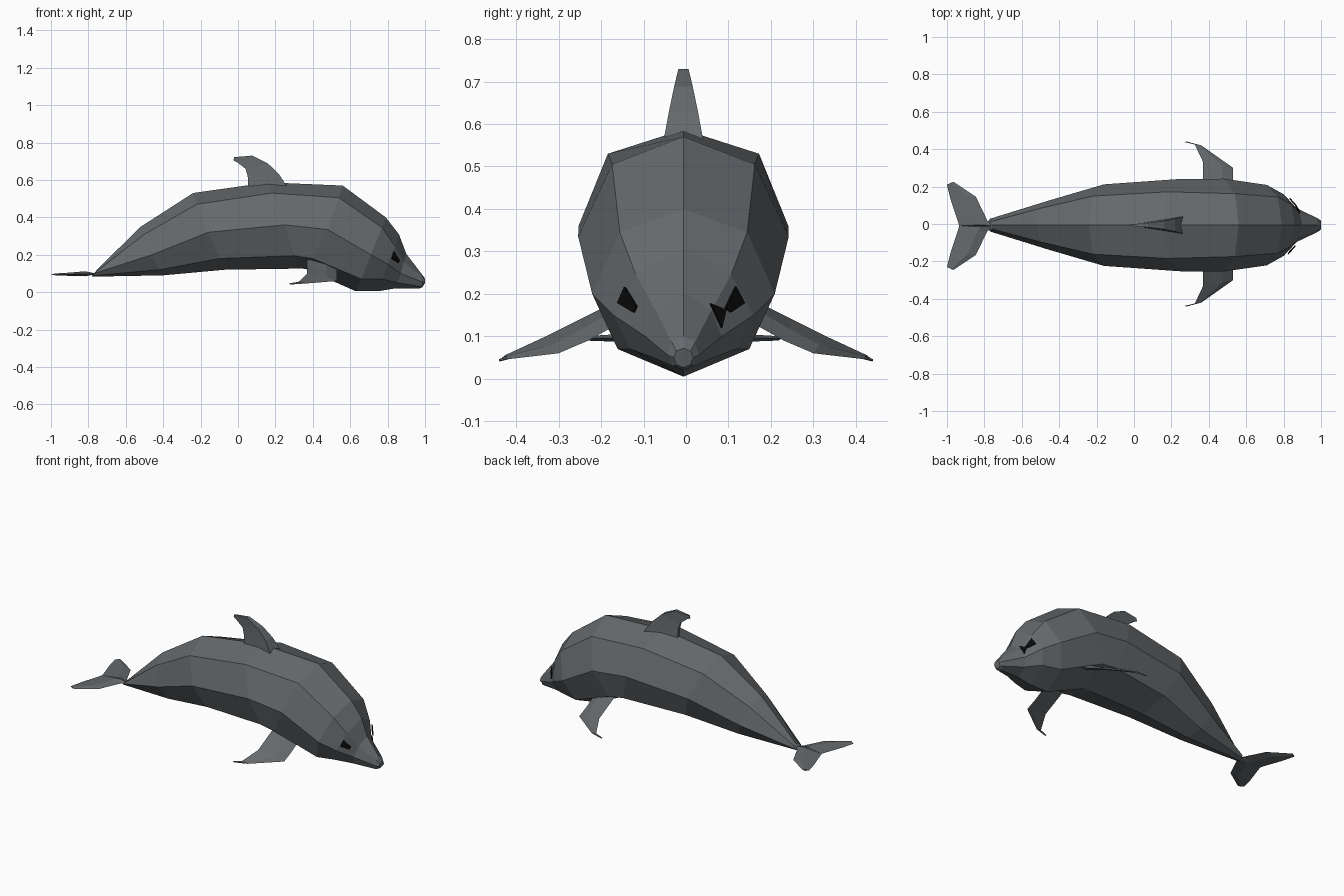
import bpy, bmesh
from mathutils import Vector
from mathutils.bvhtree import BVHTree

if "Cube" in bpy.data.objects:
    bpy.data.objects.remove(bpy.data.objects["Cube"])


def material(name, rgb):
    m = bpy.data.materials.new(name)
    m.diffuse_color = (*rgb, 1)
    m.use_nodes = True
    m.node_tree.nodes["Principled BSDF"].inputs["Base Color"].default_value = m.diffuse_color
    return m


GREY = material("slate grey", (0.13, 0.142, 0.15))
BLACK = material("black", (0.003, 0.003, 0.003))


def make(name, verts, faces, mat, fix_normals=True):
    bm = bmesh.new()
    vs = [bm.verts.new(v) for v in verts]
    for f in faces:
        bm.faces.new([vs[i] for i in f])
    if fix_normals:
        bmesh.ops.recalc_face_normals(bm, faces=bm.faces)
    me = bpy.data.meshes.new(name)
    bm.to_mesh(me)
    bm.free()
    me.materials.append(mat)
    ob = bpy.data.objects.new(name, me)
    bpy.context.collection.objects.link(ob)
    return ob


def loft(name, rings):
    """Skin closed rings of equal length and cap both ends."""
    n = len(rings[0])
    faces = [[r * n + k, r * n + (k + 1) % n, (r + 1) * n + (k + 1) % n, (r + 1) * n + k]
             for r in range(len(rings) - 1) for k in range(n)]
    faces += [list(range(n)), [(len(rings) - 1) * n + k for k in range(n)]]
    return make(name, [p for r in rings for p in r], faces, GREY)


# Body: eight-sided slanted rings; top x,z / upper x,z,y / mid x,z,y / lower x,z,y / bottom x,z
CY = -0.006
half_rings = [
    (-.76, .115, -.76, .11, .02, -.77, .10, .034, -.78, .088, .02, -.78, .083),
    (-.52, .35, -.50, .31, .09, -.46, .20, .13, -.42, .12, .085, -.40, .09),
    (-.24, .53, -.22, .47, .155, -.16, .32, .218, -.10, .18, .155, -.07, .12),
    (.16, .587, .18, .53, .178, .25, .36, .247, .30, .195, .20, .32, .126),
    (.56, .57, .54, .505, .168, .48, .335, .248, .40, .18, .205, .36, .125),
    (.79, .40, .77, .345, .15, .71, .20, .215, .66, .07, .155, .63, .005),
    (.86, .31, .84, .245, .112, .80, .15, .165, .77, .07, .125, .75, .005),
    (.90, .205, .885, .16, .065, .87, .10, .09, .855, .05, .072, .84, .02),
    (.98, .10, .983, .087, .028, .983, .055, .036, .98, .03, .026, .97, .02),
    (1.0, .072, 1.0, .065, .017, 1.0, .05, .023, .99, .033, .016, .985, .026),
]


def body_ring(h):
    side = [(h[i], h[i + 2], h[i + 1]) for i in (2, 5, 8)]
    left = [(x, CY + y, z) for x, y, z in side]
    right = [(x, CY - y, z) for x, y, z in reversed(side)]
    return [(h[0], CY, h[1])] + left + [(h[11], CY, h[12])] + right


body = loft("body", [body_ring(h) for h in half_rings])

# Dorsal fin: diamond sections from base to tip; front x,z / rear x,z / half width
dorsal = [(.265, .56, .055, .55, .047), (.22, .63, .052, .62, .034),
          (.16, .688, .04, .66, .022), (.075, .73, -.005, .695, .012),
          (-.02, .722, -.025, .705, .004)]
loft("dorsal_fin", [[(fx, CY + w, fz), (fx, CY - w, fz),
                     (rx, CY - w * .3, rz), (rx, CY + w * .3, rz)]
                    for fx, fz, rx, rz, w in dorsal])

# Flippers: leading edge / trailing edge / thickness, mirrored across the body
flipper = [((.53, .15, .135), (.37, .15, .19), .03),
           ((.53, .23, .09), (.37, .25, .14), .022),
           ((.53, .30, .06), (.37, .33, .10), .014),
           ((.36, .42, .046), (.325, .425, .056), .008),
           ((.285, .44, .042), (.27, .438, .046), .005)]
# Flukes: same layout along the flat tail
fluke = [((-.75, .0, .098), (-.935, .0, .098), .026),
         ((-.785, .03, .098), (-.94, .02, .098), .024),
         ((-.845, .155, .096), (-.98, .14, .096), .018),
         ((-.965, .235, .095), (-1.0, .22, .095), .010)]


def blade(name, sections, side, y0):
    rings = []
    for lead, trail, t in sections:
        a, b = [Vector((p[0], y0 + side * p[1], p[2])) for p in (lead, trail)]
        mid, up = a.lerp(b, .35), Vector((0, side * t * .2, t / 2))
        rings.append([a, mid + up, b, mid - up])
    loft(name, rings)


for label, side in (("left", 1), ("right", -1)):
    blade(label + "_flipper", flipper, side, 0)
    blade(label + "_fluke", fluke, side, -.01)

# Eyes: thin plates laid on the head; outlines in y,z
tree = BVHTree.FromPolygons([v.co for v in body.data.vertices],
                            [p.vertices for p in body.data.polygons])


def eye(name, outlines):
    verts, faces = [], []
    for outline in outlines:
        faces.append([])
        for y, z in outline:
            hit, normal, _, _ = tree.ray_cast(Vector((2, y, z)), Vector((-1, 0, 0)))
            faces[-1].append(len(verts))
            verts.append(hit + normal * .009)
    ob = make(name, verts, faces, BLACK, False)
    mod = ob.modifiers.new("thickness", 'SOLIDIFY')
    mod.thickness = .006


eye("right_eye", [[(-.153, .178), (-.135, .215), (-.108, .17), (-.115, .155)]])
eye("left_eye", [[(.13, .178), (.109, .217), (.085, .166), (.098, .156)][::-1],
                 [(.056, .175), (.09, .162), (.08, .12)][::-1]])
